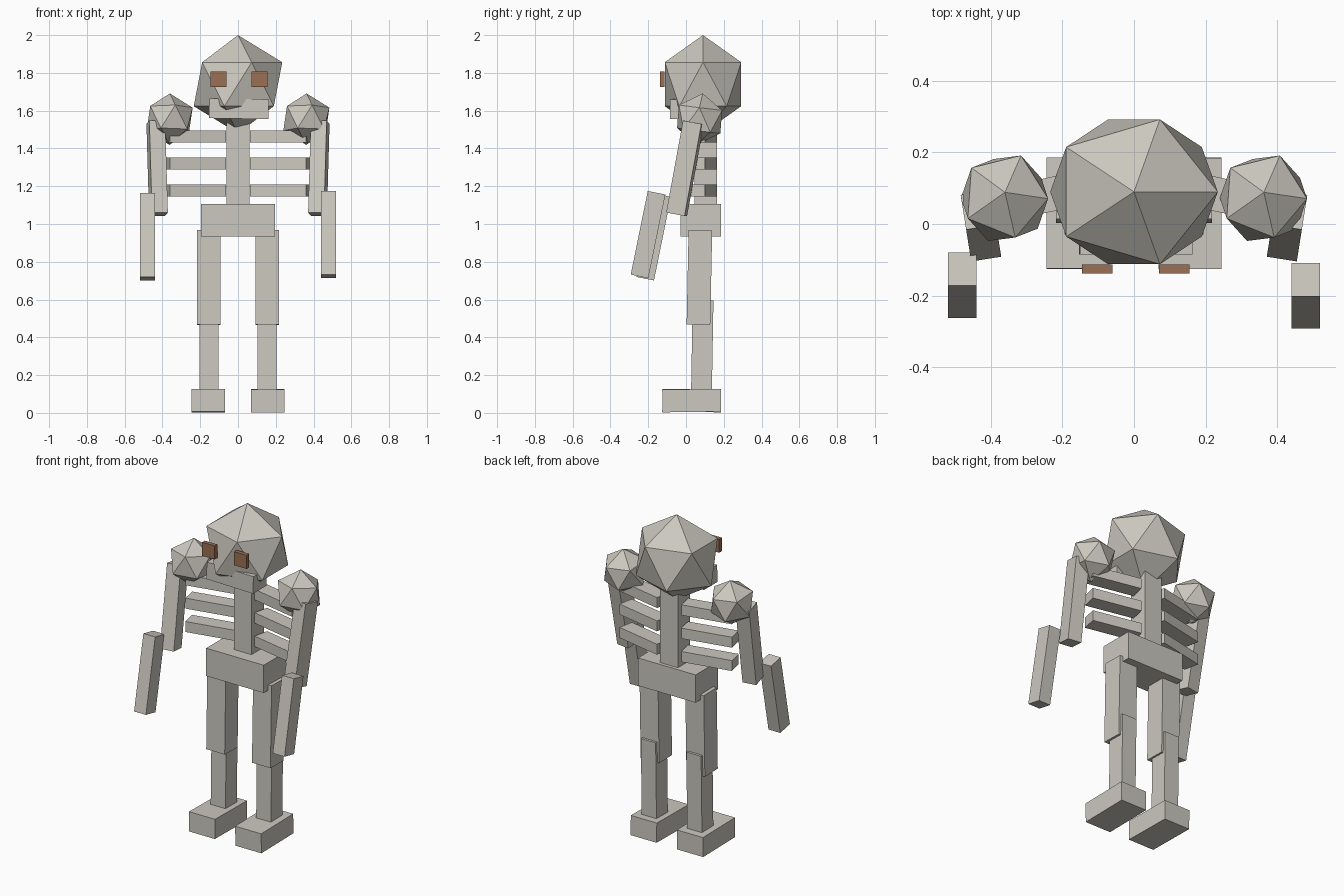
import bpy
from math import radians
from mathutils import Euler, Matrix, Vector

default = bpy.data.objects.get("Cube")
if default:
    bpy.data.objects.remove(default, do_unlink=True)


def material(name, rgb):
    m = bpy.data.materials.new(name)
    m.use_nodes = True
    m.diffuse_color = (*rgb, 1)
    m.node_tree.nodes["Principled BSDF"].inputs["Base Color"].default_value = (*rgb, 1)
    return m


BONE = material("bone", (0.60, 0.58, 0.52))
EYE = material("rust_brown", (0.33, 0.16, 0.09))


def finish(name, size, rot, mat):
    ob = bpy.context.object
    ob.name = name
    ob.scale = size
    ob.rotation_euler = [radians(a) for a in rot]
    ob.data.materials.append(mat)
    return ob


def box(name, center, size, rot=(0, 0, 0), mat=BONE):
    bpy.ops.mesh.primitive_cube_add(size=1, location=center)
    return finish(name, size, rot, mat)


def ball(name, center, radii, rot=(0, 0, 0)):
    bpy.ops.mesh.primitive_ico_sphere_add(subdivisions=1, radius=1, location=center)
    return finish(name, radii, rot, BONE)


# Head and jaw
ball("skull", (0, 0.09, 1.74), (0.262, 0.238, 0.26))
box("jaw", (0.005, -0.02, 1.61), (0.315, 0.13, 0.105), (0, 1, 0))

# Torso
box("spine", (0, 0.105, 1.32), (0.12, 0.12, 0.48))
box("pelvis", (0, 0.078, 1.02), (0.39, 0.215, 0.17))

# Paired parts
for s, side in ((-1, "right"), (1, "left")):
    box(f"{side}_eye", (0.005 + s * 0.108, -0.126, 1.767), (0.085, 0.025, 0.083), mat=EYE)
    ball(f"{side}_shoulder", (s * 0.362, 0.072, 1.555), (0.136, 0.136, 0.137), (-7, 0, -4))

    # Ribs swing forward at their outer ends
    for i in range(3):
        box(f"{side}_rib_{i + 1}", (s * 0.222, 0.085, 1.178 + 0.143 * i),
            (0.305, 0.095, 0.064), (0, 0, -12 * s))

    # Arms
    box(f"{side}_upper_arm", (s * 0.428, -0.005, 1.295), (0.085, 0.1, 0.495), (-10.5, 0, -9 * s))
    box(f"{side}_forearm", (s * 0.48, -0.186 - 0.015 * s, 0.938 + 0.006 * s),
        (0.08, 0.095, 0.452), (-11.5, 0, 0))

    # Legs
    box(f"{side}_thigh", (s * 0.155, 0.071, 0.717), (0.125, 0.125, 0.5), (-1.2, 0, 0))
    box(f"{side}_shin", (s * 0.154, 0.086, 0.345), (0.1, 0.11, 0.5), (-1, 0, 0))
    box(f"{side}_foot", (s * 0.157, 0.03, 0.065), (0.176, 0.31, 0.12), (0.8 * s, 0, 0))
